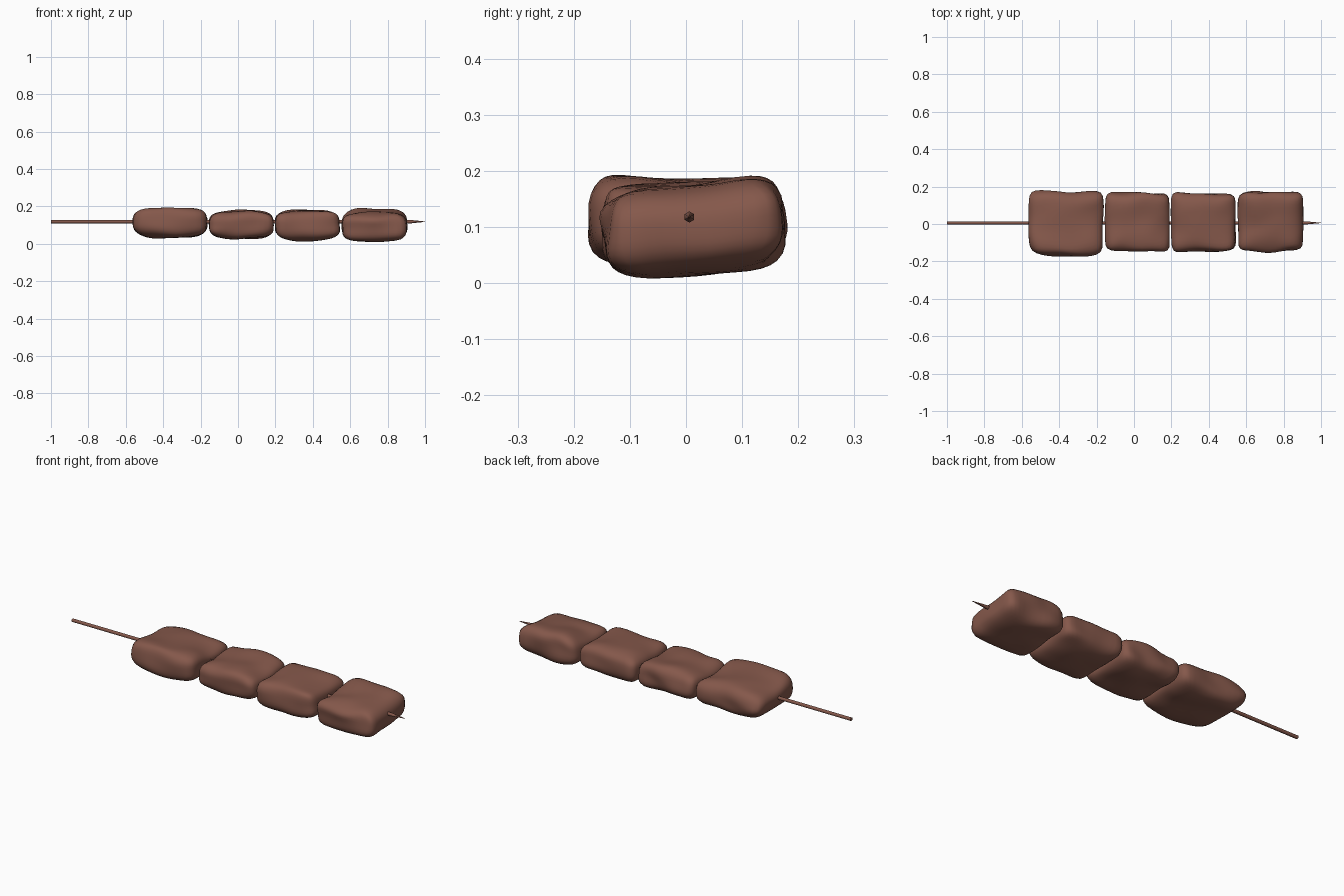
import bpy, bmesh, math
from mathutils import Vector, Matrix, noise

if "Cube" in bpy.data.objects:
    bpy.data.objects.remove(bpy.data.objects["Cube"])

brown = bpy.data.materials.new("grilled brown")
brown.diffuse_color = (0.235, 0.098, 0.07, 1)
brown.use_nodes = True
brown.node_tree.nodes["Principled BSDF"].inputs["Base Color"].default_value = brown.diffuse_color


def add_object(name, bm, angle):
    bmesh.ops.recalc_face_normals(bm, faces=bm.faces)
    mesh = bpy.data.meshes.new(name)
    bm.to_mesh(mesh)
    bm.free()
    mesh.materials.append(brown)
    obj = bpy.data.objects.new(name, mesh)
    bpy.context.collection.objects.link(obj)
    bpy.ops.object.select_all(action='DESELECT')
    obj.select_set(True)
    bpy.context.view_layer.objects.active = obj
    bpy.ops.object.shade_smooth_by_angle(angle=math.radians(angle))
    return obj


def across(profile, v):
    """Height across the chunk from (front, middle, back) values."""
    front, mid, back = profile
    s = 1 - (1 - v * v) ** 2
    return mid + (back - front) / 2 * v + ((front + back) / 2 - mid) * s


def meat_chunk(name, x0, x1, y0, y1, top, bottom, bulge, seed):
    bm = bmesh.new()
    bmesh.ops.create_cube(bm, size=2)
    bmesh.ops.subdivide_edges(bm, edges=bm.edges[:], cuts=11, use_grid_fill=True)
    a, b = 9.0, 3.6      # square outline from above, rounder in height
    for vert in bm.verts:
        p = vert.co
        flat = (abs(p.x) ** a + abs(p.y) ** a) ** (b / a)
        u, v, w = p / (flat + abs(p.z) ** b) ** (1 / b)
        t = (w + 1) / 2
        hi = across(top, v) - 0.010 * u * u
        lo = across(bottom, v) + 0.010 * u * u
        x = (x0 + x1) / 2 + u * (x1 - x0) / 2
        y = (y0 + y1) / 2 + v * (y1 - y0) / 2
        y -= bulge * (1 - u * u) * max(0, -v)      # swollen front side
        z = lo + (hi - lo) * t
        # uneven hand-cut surface
        n = noise.noise_vector(Vector((u * 1.3, v * 1.3, w * 0.9)) + Vector((seed * 7.3, 1.7, 4.1)))
        vert.co = Vector((x + n.x * 0.006, y + n.y * 0.016, z + n.z * 0.010))
    return add_object(name, bm, 50)


# Four chunks: x range, y range, top and bottom heights (front, middle, back), bulge
chunks = [
    (-0.56, -0.165, -0.148, 0.172, (0.212, 0.185, 0.186), (0.022, 0.032, 0.030), 0.025, 1),
    (-0.155, 0.190, -0.147, 0.165, (0.182, 0.174, 0.190), (0.022, 0.028, 0.022), 0.0, 2),
    (0.197, 0.545, -0.147, 0.162, (0.186, 0.180, 0.196), (0.006, 0.018, 0.022), 0.0, 3),
    (0.555, 0.903, -0.145, 0.170, (0.172, 0.173, 0.206), (0.006, 0.014, 0.020), 0.0, 4),
]
for i, c in enumerate(chunks):
    meat_chunk(f"meat_chunk_{i + 1}", *c)

# Skewer: hexagonal stick with a sharpened end
bm = bmesh.new()
rings = []
for x, r in ((-1.0, 0.010), (0.915, 0.010), (1.0, 0.0012)):
    rings.append([bm.verts.new((x,
                                0.006 + r * math.sin(k * math.pi / 3),
                                0.118 + r * math.cos(k * math.pi / 3))) for k in range(6)])
for r0, r1 in zip(rings, rings[1:]):
    for k in range(6):
        bm.faces.new((r0[k], r0[(k + 1) % 6], r1[(k + 1) % 6], r1[k]))
bm.faces.new(rings[0])
bm.faces.new(rings[-1])
add_object("skewer_stick", bm, 65)
